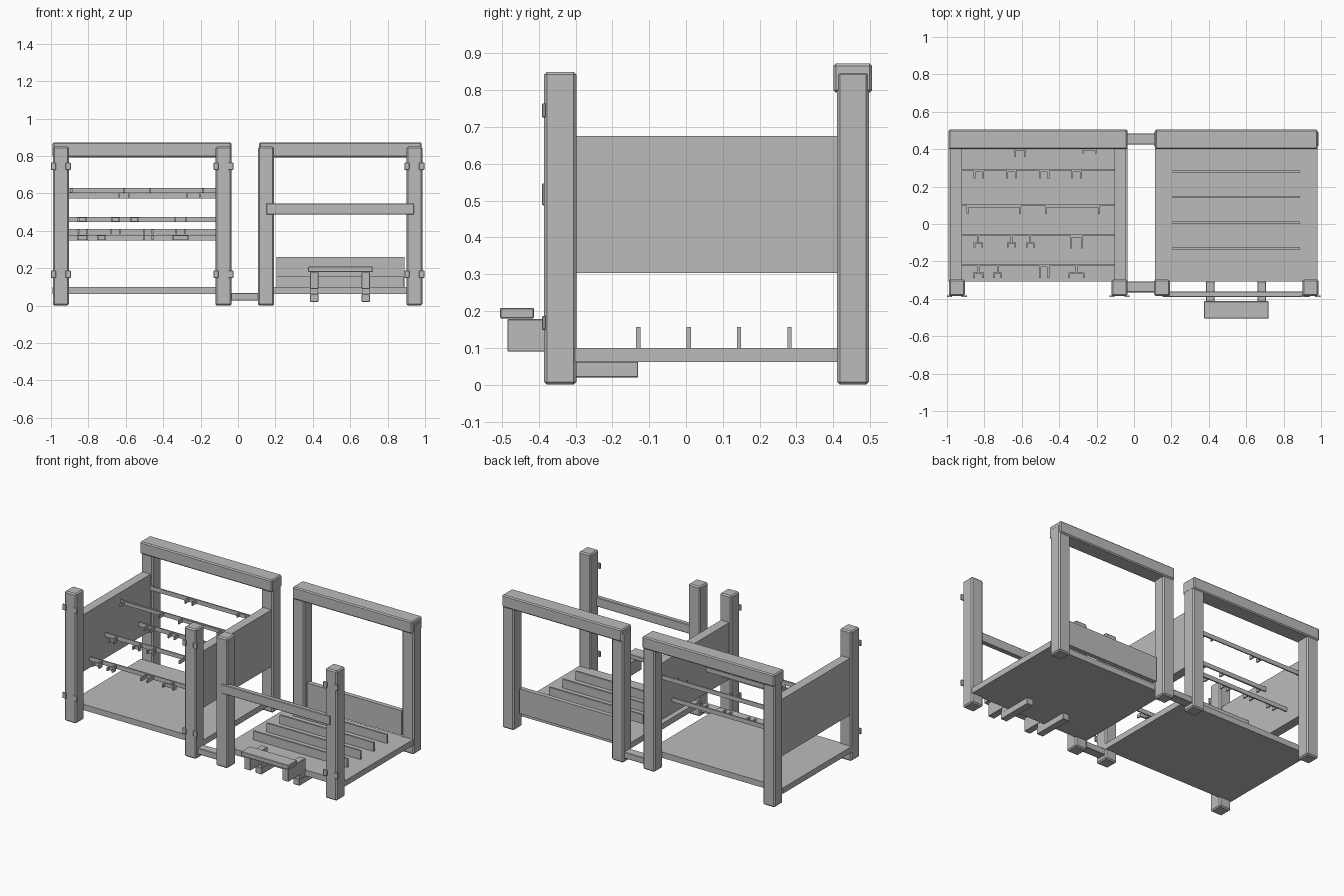
import bpy, bmesh

grey = bpy.data.materials.new("plain_grey")
grey.diffuse_color = (0.5, 0.5, 0.5, 1)


def boxes(name, spans, bevel=0.0):
    """One object made of boxes given as (x0, x1, y0, y1, z0, z1)."""
    bm = bmesh.new()
    for x0, x1, y0, y1, z0, z1 in spans:
        vs = bmesh.ops.create_cube(bm, size=1)["verts"]
        for v in vs:
            v.co = (x1 if v.co.x > 0 else x0,
                    y1 if v.co.y > 0 else y0,
                    z1 if v.co.z > 0 else z0)
    if bevel:
        bmesh.ops.bevel(bm, geom=bm.edges[:], offset=bevel, segments=1, affect='EDGES')
    me = bpy.data.meshes.new(name)
    bm.to_mesh(me)
    bm.free()
    me.materials.append(grey)
    ob = bpy.data.objects.new(name, me)
    bpy.context.collection.objects.link(ob)
    return ob


# Corner posts, top beams and floors of the two bays
POST = 0.0425
posts = {"left_outer": -0.947, "left_inner": -0.078, "right_inner": 0.15, "right_outer": 0.943}
for side, x in posts.items():
    boxes(side + "_front_post", [(x - POST, x + POST, -0.385, -0.297, 0, 0.85)], 0.008)
    boxes(side + "_back_post", [(x - POST, x + POST, 0.41, 0.497, 0, 0.85)], 0.008)
for bay, x0, x1 in (("left", -0.992, -0.035), ("right", 0.113, 0.982)):
    boxes(bay + "_top_beam", [(x0, x1, 0.4, 0.505, 0.793, 0.873)], 0.007)
    boxes(bay + "_floor", [(x0, x1, -0.307, 0.412, 0.062, 0.1)])

# Connectors between the bays
boxes("front_connector", [(-0.04, 0.115, -0.365, -0.307, 0.027, 0.068)], 0.003)
boxes("back_connector", [(-0.04, 0.115, 0.425, 0.485, 0.027, 0.068)], 0.003)

# Side panels of the left bay
boxes("outer_side_panel", [(-0.98, -0.92, -0.3, 0.412, 0.303, 0.675)])
boxes("inner_side_panel", [(-0.105, -0.045, -0.3, 0.412, 0.303, 0.675)])


def bracket(xa, xb, y, z, reach, stem):
    """Two-pronged hook projecting forward from a rod, optionally on a stem."""
    t, h = 0.009, 0.011
    mid, yb = (xa + xb) / 2, y - stem
    parts = [(xa, xb, yb - t, yb, z - h, z + h)]
    parts += [(a, a + t, y - reach, yb, z - h, z + h) for a in (xa, xb - t)]
    if stem:
        parts.append((mid - t / 2, mid + t / 2, yb, y, z - h, z + h))
    return parts


# Hanging rods: y, z, then hooks as (x0, x1, reach, stem)
rods = [
    (0.405, 0.588, [(-0.64, -0.58, 0.045, 0), (-0.275, -0.20, 0.027, 0)]),
    (0.29, 0.395, [(-0.857, -0.803, 0.045, 0), (-0.682, -0.628, 0.045, 0),
                   (-0.507, -0.453, 0.045, 0), (-0.335, -0.28, 0.045, 0)]),
    (0.10, 0.615, [(-0.895, -0.605, 0.045, 0), (-0.473, -0.183, 0.045, 0)]),
    (-0.06, 0.46, [(-0.857, -0.807, 0.063, 0.036), (-0.68, -0.63, 0.063, 0.036),
                   (-0.578, -0.53, 0.063, 0.036), (-0.34, -0.275, 0.068, 0)]),
    (-0.22, 0.363, [(-0.86, -0.803, 0.066, 0.036), (-0.753, -0.705, 0.066, 0.036),
                    (-0.507, -0.453, 0.066, 0), (-0.35, -0.265, 0.066, 0.036)]),
]
for i, (y, z, hooks) in enumerate(rods, 1):
    boxes(f"hanging_rod_{i}", [(-0.922, -0.103, y - 0.004, y + 0.004, z - 0.014, z + 0.014)])
    boxes(f"rod_hooks_{i}", [b for xa, xb, r, s in hooks for b in bracket(xa, xb, y - 0.002, z, r, s)])

# Hinge tabs on the front posts
for side in ("left_outer", "left_inner", "right_outer"):
    x = posts[side]
    boxes(side + "_hinge_tabs",
          [(x + s * 0.0395 - 0.0135, x + s * 0.0395 + 0.0135, -0.391, -0.381, z - 0.019, z + 0.019)
           for s in (-1, 1) for z in (0.745, 0.168)], 0.002)

# Front rail, floor slats and back board of the right bay
boxes("front_rail", [(0.152, 0.94, -0.391, -0.36, 0.487, 0.547)], 0.003)
boxes("floor_slats", [(0.205, 0.887, y - 0.006, y + 0.006, 0.098, 0.157)
                      for y in (0.281, 0.144, 0.007, -0.13)])
boxes("back_board", [(0.205, 0.89, 0.42, 0.45, 0.098, 0.26)])

# Bench with two bracket arms reaching under the floor
boxes("bench_seat", [(0.375, 0.72, -0.505, -0.413, 0.18, 0.209)], 0.003)
for n, x in (("left", 0.408), ("right", 0.683)):
    boxes(n + "_bench_arm", [(x - 0.022, x + 0.022, -0.485, -0.308, 0.09, 0.178)], 0.002)
    boxes(n + "_bench_foot", [(x - 0.022, x + 0.022, -0.37, -0.13, 0.02, 0.062)], 0.002)
    boxes(n + "_bench_upright", [(x - 0.02, x + 0.02, -0.368, -0.31, 0.03, 0.12)])
